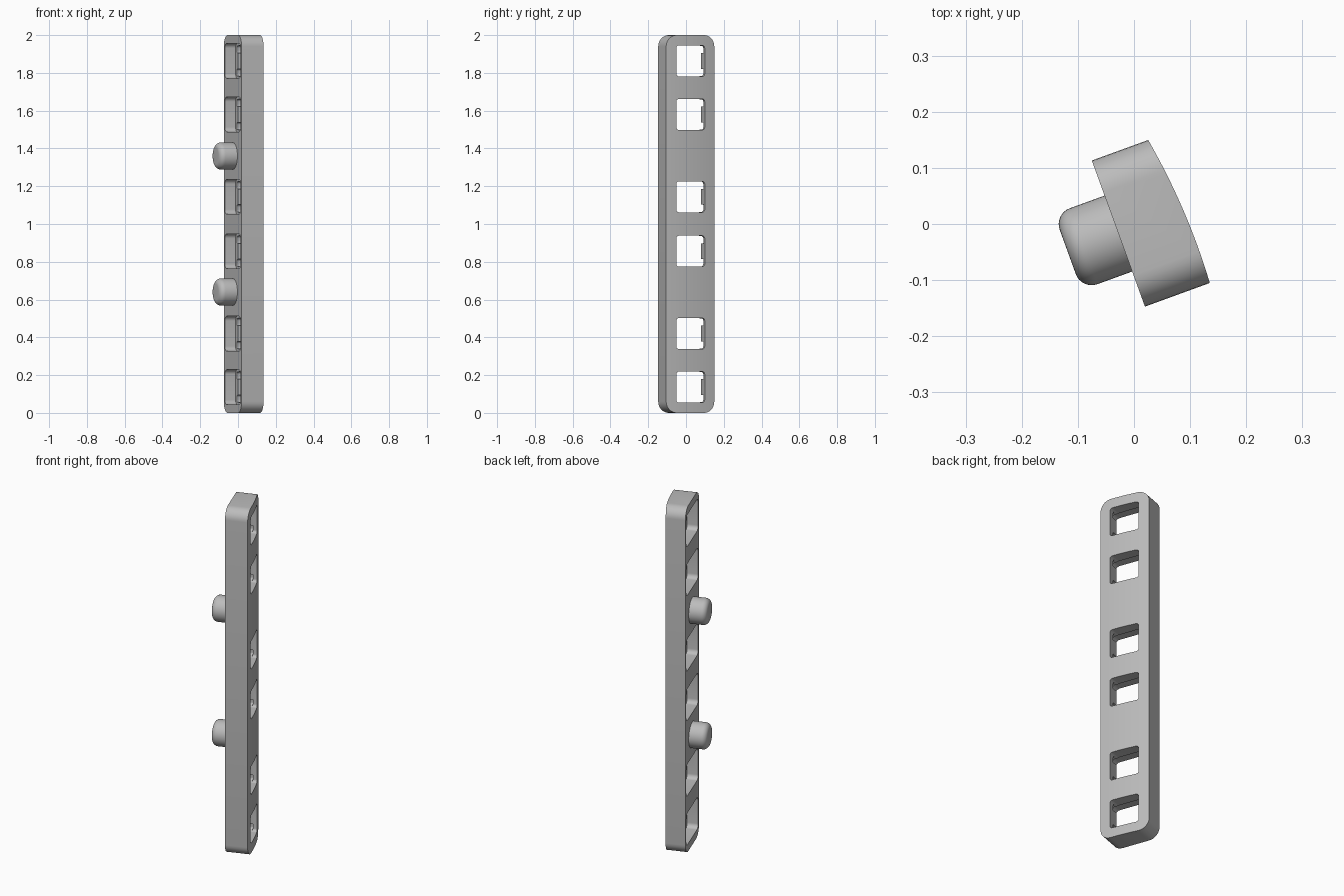
import bpy, bmesh, math
from mathutils import Vector

if "Cube" in bpy.data.objects:
    bpy.data.objects.remove(bpy.data.objects["Cube"], do_unlink=True)

TURN = math.radians(20)      # whole part is turned about the vertical
MID = -0.0065                # middle of the plate across its width
HALF = 0.1385                # half of the plate width
BACK = -0.032                # depth of the flat back face

grey = bpy.data.materials.new("plain grey")
grey.use_nodes = True
grey.diffuse_color = (0.5, 0.5, 0.5, 1)
grey.node_tree.nodes["Principled BSDF"].inputs["Base Color"].default_value = (0.5, 0.5, 0.5, 1)


def prism(name, outline, shift):
    """Extrude a closed outline along a vector."""
    bm = bmesh.new()
    face = bm.faces.new([bm.verts.new(p) for p in outline])
    ext = bmesh.ops.extrude_face_region(bm, geom=[face])
    moved = [g for g in ext["geom"] if isinstance(g, bmesh.types.BMVert)]
    bmesh.ops.translate(bm, verts=moved, vec=shift)
    bmesh.ops.recalc_face_normals(bm, faces=bm.faces)
    return make_object(name, bm)


def make_object(name, bm):
    mesh = bpy.data.meshes.new(name)
    bm.to_mesh(mesh)
    bm.free()
    mesh.materials.append(grey)
    ob = bpy.data.objects.new(name, mesh)
    bpy.context.collection.objects.link(ob)
    return ob


def rounded_block(name, z, half_w, half_h, radius, x0, x1, steps=8):
    """Block with rounded corners in the upright plane, from depth x0 to x1."""
    pts = []
    for k, (sy, sz) in enumerate([(1, 1), (-1, 1), (-1, -1), (1, -1)]):
        for i in range(steps + 1):
            a = (k + i / steps) * math.pi / 2
            pts.append((x0, MID + sy * (half_w - radius) + radius * math.cos(a),
                        z + sz * (half_h - radius) + radius * math.sin(a)))
    return prism(name, pts, Vector((x1 - x0, 0, 0)))


def boolean(target, cutter, operation):
    mod = target.modifiers.new("cut", 'BOOLEAN')
    mod.operation, mod.solver, mod.object = operation, 'EXACT', cutter
    bpy.context.view_layer.objects.active = target
    bpy.ops.object.modifier_apply(modifier=mod.name)
    bpy.data.objects.remove(cutter, do_unlink=True)


def smooth(ob, degrees):
    bpy.ops.object.select_all(action='DESELECT')
    ob.select_set(True)
    bpy.context.view_layer.objects.active = ob
    bpy.ops.object.shade_smooth_by_angle(angle=math.radians(degrees))


# Plate: rounded bar trimmed to a gently bowed outer face
plate = rounded_block("plate", 1, HALF, 1, 0.06, BACK, 0.15)
section = [(-0.2, MID + 0.2, -0.1), (-0.2, MID - 0.2, -0.1)]
for i in range(25):
    s = -1.2 + i * 0.1
    section.append((0.083 - 0.008 * s + 0.008 * (1 - s * s), MID + s * HALF, -0.1))
boolean(plate, prism("bow_cutter", section, Vector((0, 0, 2.2))), 'INTERSECT')

# Windows: wide pocket behind, square opening in front, notches beside the lip
for offset in (0.144, 0.58, 0.8635):
    for z in (1 - offset, 1 + offset):
        cutters = [rounded_block("pocket_cutter", z, 0.121, 0.092, 0.025, -0.1, 0.028),
                   rounded_block("opening_cutter", z, 0.082, 0.082, 0.015, -0.05, 0.2)]
        for side in (-1, 1):
            cutters.append(rounded_block("notch_cutter", z + side * 0.061,
                                         0.102, 0.019, 0.012, 0, 0.06))
        for cutter in cutters:
            boolean(plate, cutter, 'DIFFERENCE')
plate.rotation_euler.z = TURN
smooth(plate, 30)

# Pegs: round studs with a softened tip, spun from a half profile
ROUND = 0.03
RADIUS = 0.072
TIP = -0.128
for name, z in (("lower_peg", 0.64), ("upper_peg", 1.36)):
    bm = bmesh.new()
    profile = [(BACK + 0.01, RADIUS)]
    for i in range(9):
        a = i / 8 * math.pi / 2
        profile.append((TIP + ROUND * (1 - math.sin(a)), RADIUS - ROUND * (1 - math.cos(a))))
    rings = []
    for x, r in profile:
        rings.append([bm.verts.new((x, MID + r * math.cos(t * math.pi / 24),
                                    z + r * math.sin(t * math.pi / 24))) for t in range(48)])
    for a, b in zip(rings, rings[1:]):
        for t in range(48):
            bm.faces.new((a[t], a[(t + 1) % 48], b[(t + 1) % 48], b[t]))
    bm.faces.new(rings[0])
    bm.faces.new(rings[-1])
    bmesh.ops.recalc_face_normals(bm, faces=bm.faces)
    peg = make_object(name, bm)
    peg.rotation_euler.z = TURN
    smooth(peg, 30)
